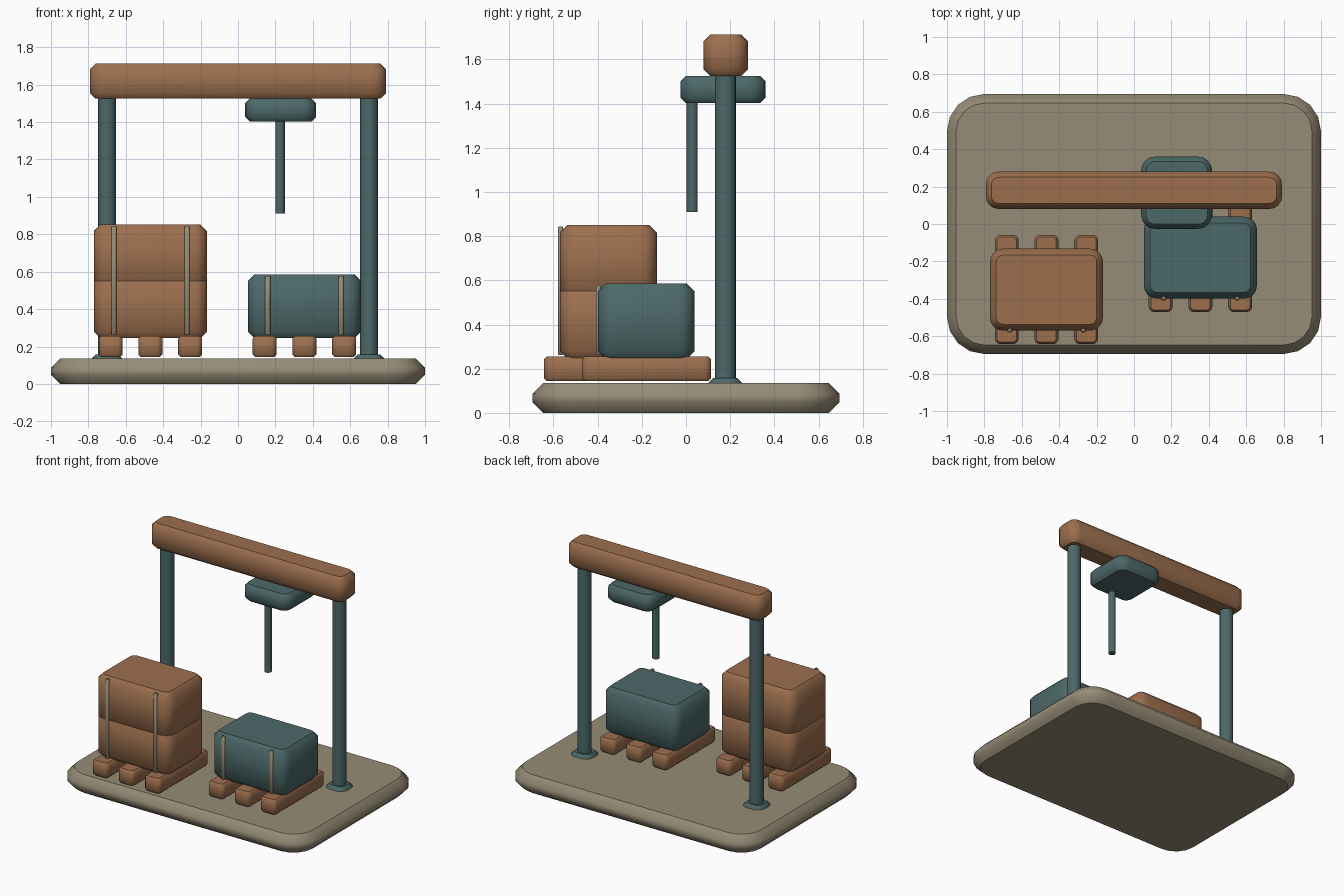
import bpy, bmesh, math

cube = bpy.data.objects.get("Cube")
if cube:
    bpy.data.objects.remove(cube, do_unlink=True)


def material(name, rgb):
    m = bpy.data.materials.new(name)
    m.use_nodes = True
    m.diffuse_color = (*rgb, 1)
    m.node_tree.nodes["Principled BSDF"].inputs["Base Color"].default_value = (*rgb, 1)
    return m


khaki = material("khaki", (0.305, 0.262, 0.181))
brown = material("cardboard_brown", (0.332, 0.159, 0.076))
teal = material("dull_teal", (0.073, 0.138, 0.138))


def outline(hx, hy, r, steps):
    """Rounded rectangle, counter-clockwise."""
    pts = []
    for i, (sx, sy) in enumerate([(1, 1), (-1, 1), (-1, -1), (1, -1)]):
        for k in range(steps + 1):
            a = math.pi / 2 * (i + k / steps)
            pts.append((sx * (hx - r) + r * math.cos(a), sy * (hy - r) + r * math.sin(a)))
    return pts


def slab(name, mat, center, size, z0, z1, radius, edge, steps=4):
    """Rounded block with bevelled rims, smooth sides and flat caps."""
    bm = bmesh.new()
    rings = []
    for z, inset in [(z0, edge), (z0 + edge, 0), (z1 - edge, 0), (z1, edge)]:
        pts = outline(size[0] / 2 - inset, size[1] / 2 - inset,
                      max(radius - inset, radius * 0.4), steps)
        rings.append([bm.verts.new((x, y, z)) for x, y in pts])
    n = len(rings[0])
    for low, high in zip(rings, rings[1:]):
        for i in range(n):
            j = (i + 1) % n
            bm.faces.new((low[i], low[j], high[j], high[i])).smooth = True
    bm.faces.new(rings[0][::-1])
    bm.faces.new(rings[-1])
    for ring in (rings[0], rings[-1]):
        for i in range(n):
            bm.edges.get((ring[i], ring[(i + 1) % n])).smooth = False
    mesh = bpy.data.meshes.new(name)
    bm.to_mesh(mesh)
    bm.free()
    mesh.materials.append(mat)
    obj = bpy.data.objects.new(name, mesh)
    obj.location = (*center, 0)
    bpy.context.collection.objects.link(obj)
    return obj


def rod(name, mat, x, y, z0, z1, radius):
    bpy.ops.mesh.primitive_cylinder_add(vertices=24, radius=radius, depth=z1 - z0,
                                        location=(x, y, (z0 + z1) / 2))
    obj = bpy.context.object
    obj.name = name
    obj.data.materials.append(mat)
    bpy.ops.object.shade_smooth_by_angle()


# Floor slab
slab("base", khaki, (0, 0), (2, 1.39), 0, 0.135, 0.2, 0.048)

# Gantry: posts with feet, cross beam, trolley and hanging rod
for side, x in (("right", -0.7), ("left", 0.7)):
    rod(side + "_post", teal, x, 0.178, 0.02, 1.6, 0.0475)
    slab(side + "_post_foot", teal, (x, 0.178), (0.17, 0.16), 0.09, 0.158, 0.06, 0.025)
slab("beam", brown, (0, 0.18), (1.585, 0.2), 1.525, 1.712, 0.07, 0.03)
slab("trolley", teal, (0.228, 0.167), (0.38, 0.386), 1.402, 1.525, 0.075, 0.025)
rod("hanging_rod", teal, 0.225, 0.028, 0.91, 1.45, 0.025)


# Pallets with strapped loads
def pallet(side, x, y, mat, layers):
    for i in (-1, 0, 1):
        slab(f"{side}_runner_{i + 2}", brown, (x + i * 0.2125, y), (0.128, 0.585),
             0.145, 0.255, 0.03, 0.012, 3)
    for k in range(layers):
        z = 0.245 + k * 0.266
        slab(f"{side}_box_{k + 1}", mat, (x, y - 0.001), (0.605, 0.438), z, z + 0.34, 0.07, 0.034)
    top = 0.578 + (layers - 1) * 0.266
    for i in (-1, 1):
        slab(f"{side}_strap_{(i + 3) // 2}", khaki, (x + i * 0.196, y - 0.218),
             (0.027, 0.022), 0.262, top, 0.008, 0.004, 2)


pallet("right", -0.468, -0.35, brown, 2)
pallet("left", 0.355, -0.179, teal, 1)
